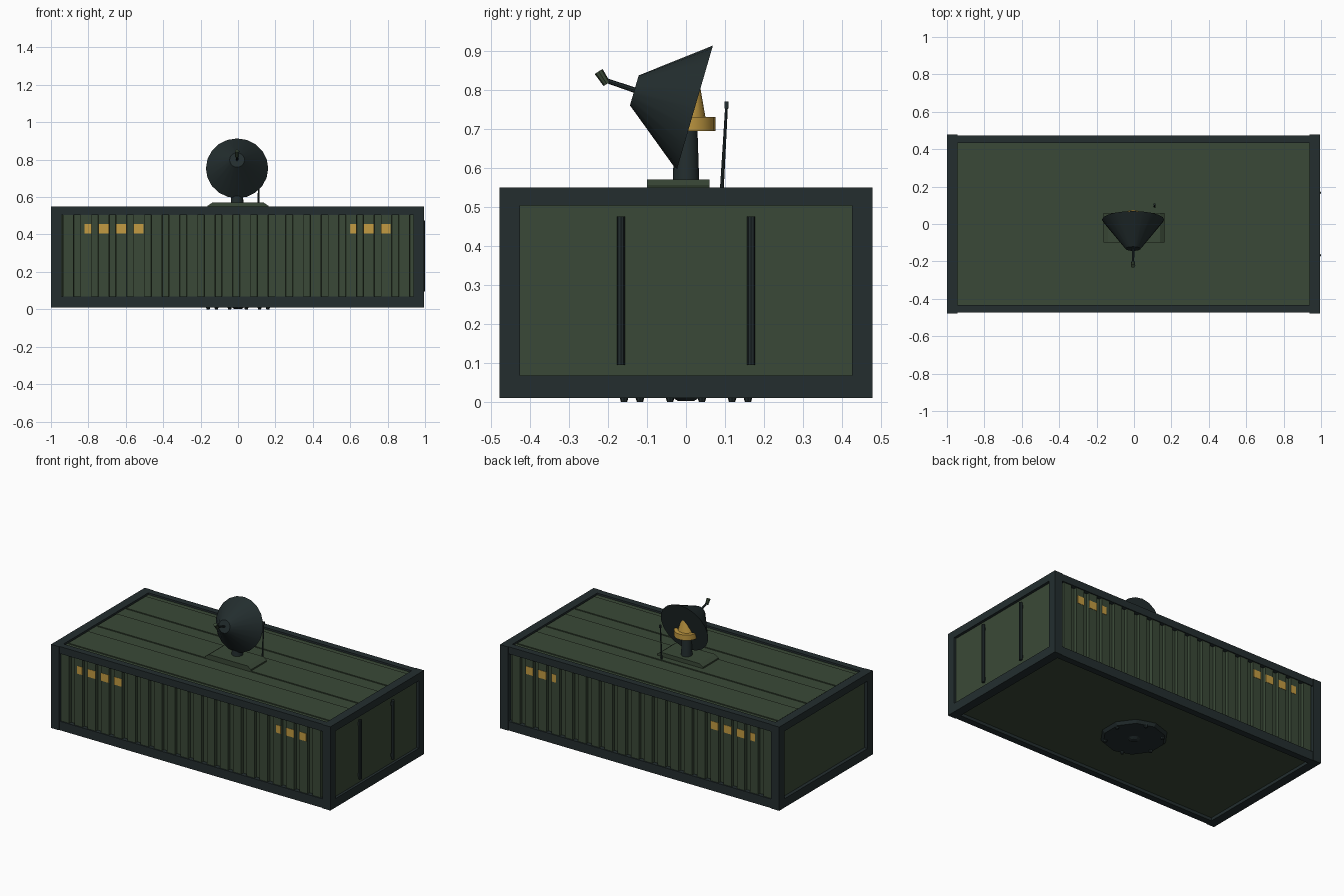
import bpy, bmesh, math
from mathutils import Vector

if "Cube" in bpy.data.objects:
    bpy.data.objects.remove(bpy.data.objects["Cube"])


def material(name, rgb):
    m = bpy.data.materials.new(name)
    m.diffuse_color = (*rgb, 1)
    m.use_nodes = True
    m.node_tree.nodes["Principled BSDF"].inputs["Base Color"].default_value = m.diffuse_color
    return m


GREEN = material("olive_green", (0.042, 0.066, 0.038))
STEEL = material("dark_slate", (0.017, 0.027, 0.028))
AMBER = material("amber", (0.55, 0.33, 0.055))


def finish(name, bm, mat, smooth=False):
    bmesh.ops.recalc_face_normals(bm, faces=bm.faces)
    me = bpy.data.meshes.new(name)
    bm.to_mesh(me)
    bm.free()
    me.materials.append(mat)
    ob = bpy.data.objects.new(name, me)
    bpy.context.collection.objects.link(ob)
    if smooth:
        bpy.ops.object.select_all(action='DESELECT')
        ob.select_set(True)
        bpy.context.view_layer.objects.active = ob
        bpy.ops.object.shade_smooth_by_angle(angle=math.radians(40))
    return ob


def add_box(bm, x0, x1, y0, y1, z0, z1):
    vs = bmesh.ops.create_cube(bm, size=1)['verts']
    for v in vs:
        v.co = Vector((x0 if v.co.x < 0 else x1, y0 if v.co.y < 0 else y1, z0 if v.co.z < 0 else z1))


def boxes(name, mat, items):
    bm = bmesh.new()
    for b in items:
        add_box(bm, *b)
    return finish(name, bm, mat)


def add_tube(bm, a, b, r0, r1, n):
    """Cone or cylinder from point a (radius r0) to point b (radius r1)."""
    a, b = Vector(a), Vector(b)
    d = b - a
    vs = bmesh.ops.create_cone(bm, cap_ends=True, segments=n, radius1=r0, radius2=r1, depth=d.length)['verts']
    rot = d.to_track_quat('Z', 'Y')
    for v in vs:
        v.co = rot @ v.co + (a + b) / 2


def tube(name, mat, a, b, r0, r1, n, smooth=True):
    bm = bmesh.new()
    add_tube(bm, a, b, r0, r1, n)
    return finish(name, bm, mat, smooth)


def prism(name, mat, pts, axis, lo, hi):
    """Extrude a 2D outline along 'y' or 'z'."""
    bm = bmesh.new()
    put = (lambda p: (p[0], lo, p[1])) if axis == 'y' else (lambda p: (p[0], p[1], lo))
    f = bm.faces.new([bm.verts.new(put(p)) for p in pts])
    ext = bmesh.ops.extrude_face_region(bm, geom=[f])['geom']
    move = Vector((0, hi - lo, 0)) if axis == 'y' else Vector((0, 0, hi - lo))
    bmesh.ops.translate(bm, vec=move, verts=[g for g in ext if isinstance(g, bmesh.types.BMVert)])
    return finish(name, bm, mat)


# Corrugated container body: ridges along both long walls
OUT, IN, PITCH, RIDGE = 0.467, 0.447, 0.0945, 0.0565
ridges = [(-0.841 + PITCH * k, -0.841 + PITCH * k + RIDGE) for k in range(-1, 19)]
front = [(-0.977, -IN)]
for a, b in ridges:
    if b > 0.945:
        break
    front += [(a - 0.002, -IN), (a, -OUT), (b, -OUT), (b + 0.002, -IN)]
front.append((0.977, -IN))
back = [(x, -y) for x, y in reversed(front)]
prism("container_body", GREEN, front + back, 'z', 0.03, 0.538)

# Frame: end frames plus long edge beams
frame = []
for x0, x1 in ((-1.0, -0.943), (0.937, 0.994)):
    for s in (-1, 1):
        y0, y1 = sorted((s * 0.478, s * 0.425))
        frame.append((x0, x1, y0, y1, 0.01, 0.55))
    frame.append((x0, x1, -0.43, 0.43, 0.01, 0.067))
    frame.append((x0, x1, -0.43, 0.43, 0.503, 0.55))
for s in (-1, 1):
    y0, y1 = sorted((s * 0.474, s * 0.432))
    frame.append((-0.95, 0.945, y0, y1, 0.01, 0.068))
    frame.append((-0.95, 0.945, y0, y1, 0.504, 0.55))
boxes("container_frame", STEEL, frame)

# Raised roof panels
boxes("roof_panels", GREEN, [(-0.935, 0.93, y0, y1, 0.53, 0.544)
                             for y0, y1 in ((-0.395, -0.195), (-0.1, 0.1), (0.195, 0.395))])

# Amber markings on the ridges of both long walls
marks = []
for lo, hi in ((-0.82, -0.505), (0.6, 0.815)):
    for a, b in ridges:
        a, b = max(a, lo), min(b, hi)
        if b - a > 0.01:
            for s in (-1, 1):
                y0, y1 = sorted((s * (OUT - 0.002), s * (OUT + 0.002)))
                marks.append((a, b, y0, y1, 0.405, 0.455))
boxes("amber_markings", AMBER, marks)

# Door lock bars on the right end
bm = bmesh.new()
for y in (-0.167, 0.167):
    add_tube(bm, (0.99, y, 0.095), (0.99, y, 0.475), 0.01, 0.01, 8)
    for z in (0.12, 0.45):
        add_box(bm, 0.97, 0.99, y - 0.006, y + 0.006, z - 0.01, z + 0.01)
finish("lock_bars", bm, STEEL)

# Underside hatch with ridge and bolts
bm = bmesh.new()
add_tube(bm, (0, 0, 0.035), (0, 0, 0.012), 0.2, 0.18, 10)
add_tube(bm, (0, 0, 0.02), (0, 0, 0.002), 0.05, 0.02, 8)
for k in range(6):
    a = math.tau * k / 6 + 0.25
    x, y = 0.165 * math.cos(a), 0.165 * math.sin(a)
    add_tube(bm, (x, y, 0.02), (x, y, 0.0), 0.014, 0.008, 8)
finish("underside_hatch", bm, STEEL)

# Antenna base plate and mast
prism("base_plate", GREEN, [(-0.163, 0.53), (0.163, 0.53), (0.163, 0.553), (0.138, 0.57),
                            (-0.138, 0.57), (-0.163, 0.553)], 'y', -0.1, 0.06)
CX = -0.005
tube("mast", STEEL, (CX, 0, 0.56), (CX, 0, 0.74), 0.034, 0.028, 16)

# Dish, tilted upwards, with amber mount behind
tube("dish", STEEL, (CX, 0.0225, 0.7535), (CX, -0.1325, 0.7985), 0.1665, 0.04, 20)
tube("mount_collar", AMBER, (CX, 0, 0.695), (CX, 0, 0.73), 0.075, 0.075, 20)
tube("mount_cone", AMBER, (CX, 0.0, 0.73), (CX, 0.015, 0.82), 0.052, 0.02, 16)

# Feed arm and horn in front of the dish
tube("feed_arm", STEEL, (CX, -0.125, 0.797), (CX, -0.208, 0.825), 0.007, 0.006, 8)
tube("feed_horn", GREEN, (CX, -0.203, 0.815), (CX, -0.224, 0.847), 0.01, 0.012, 8)

# Whip antenna
tube("whip_antenna", STEEL, (0.11, 0.091, 0.53), (0.11, 0.104, 0.76), 0.005, 0.0035, 8)
boxes("whip_tip", STEEL, [(0.105, 0.115, 0.099, 0.109, 0.752, 0.77)])
